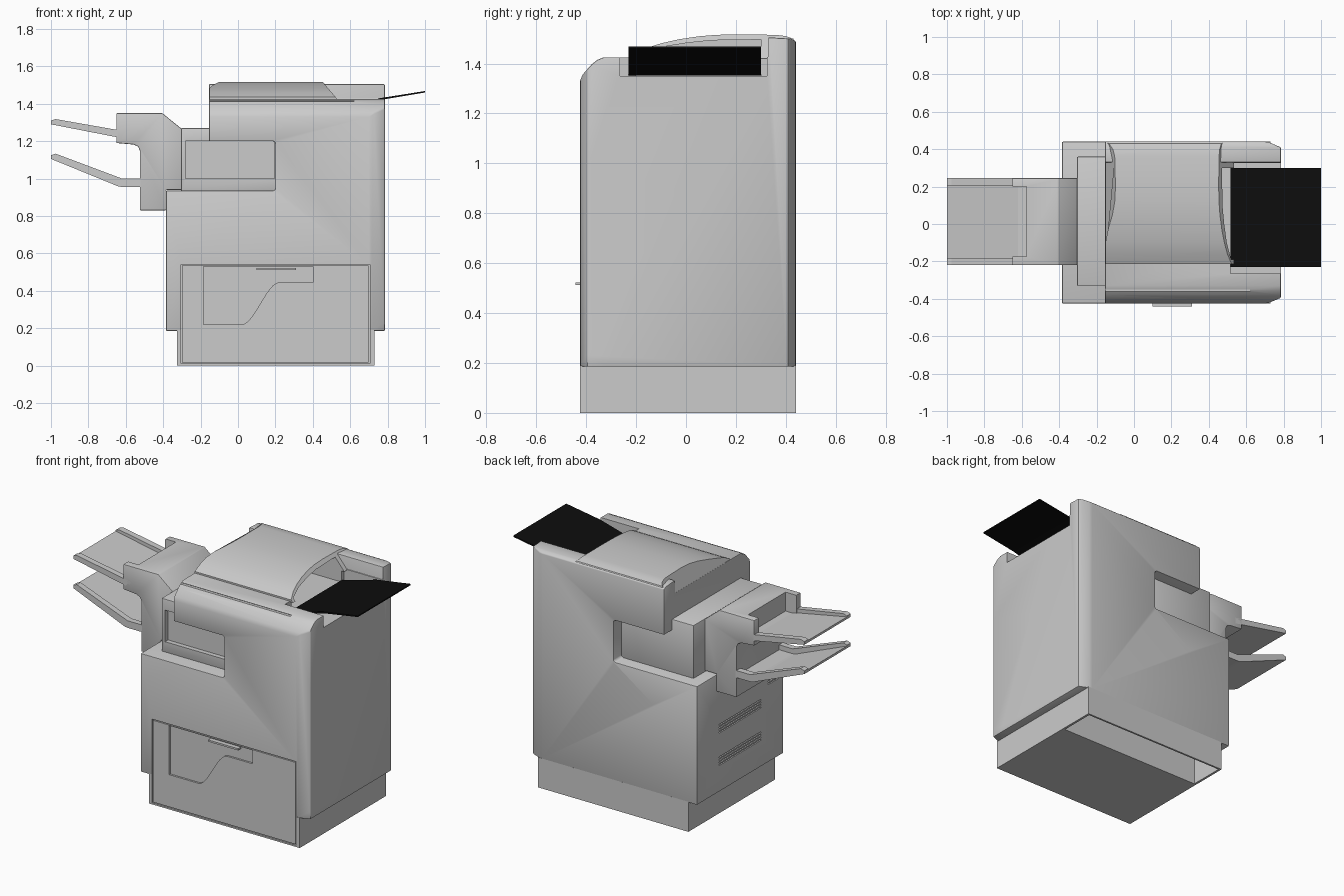
import bpy
import bmesh
import math

old = bpy.data.objects.get("Cube")
if old:
    bpy.data.objects.remove(old)


def material(name, rgb):
    m = bpy.data.materials.new(name)
    m.use_nodes = True
    m.diffuse_color = (*rgb, 1)
    m.node_tree.nodes["Principled BSDF"].inputs["Base Color"].default_value = (*rgb, 1)
    return m


GREY = material("light grey plastic", (0.6, 0.6, 0.6))
BLACK = material("black plastic", (0.004, 0.004, 0.004))


def prism(name, pts, axis, lo, hi, mat=GREY):
    """Extrude a 2D outline along one axis."""
    place = {"x": lambda a, b, t: (t, a, b),
             "y": lambda a, b, t: (a, t, b),
             "z": lambda a, b, t: (a, b, t)}[axis]
    bm = bmesh.new()
    ends = [[bm.verts.new(place(a, b, t)) for a, b in pts] for t in (lo, hi)]
    bm.faces.new(ends[0])
    bm.faces.new(ends[1])
    n = len(pts)
    for i in range(n):
        j = (i + 1) % n
        bm.faces.new((ends[0][i], ends[0][j], ends[1][j], ends[1][i]))
    bmesh.ops.recalc_face_normals(bm, faces=bm.faces)
    mesh = bpy.data.meshes.new(name)
    bm.to_mesh(mesh)
    bm.free()
    ob = bpy.data.objects.new(name, mesh)
    bpy.context.collection.objects.link(ob)
    mesh.materials.append(mat)
    return ob


def box(name, x0, x1, y0, y1, z0, z1, mat=GREY):
    return prism(name, [(x0, y0), (x1, y0), (x1, y1), (x0, y1)], "z", z0, z1, mat)


def activate(ob):
    bpy.ops.object.select_all(action="DESELECT")
    ob.select_set(True)
    bpy.context.view_layer.objects.active = ob


def boolean(ob, tool, op="DIFFERENCE", keep=False):
    mod = ob.modifiers.new("cut", "BOOLEAN")
    mod.operation, mod.object, mod.solver = op, tool, "EXACT"
    activate(ob)
    bpy.ops.object.modifier_apply(modifier=mod.name)
    if not keep:
        bpy.data.objects.remove(tool)


def bevel(ob, width, segments=2):
    mod = ob.modifiers.new("soft edges", "BEVEL")
    mod.width, mod.segments, mod.limit_method = width, segments, "ANGLE"
    mod.angle_limit = math.radians(35)
    activate(ob)
    bpy.ops.object.modifier_apply(modifier=mod.name)


def cut_box(ob, *dims):
    boolean(ob, box("cutter", *dims))


# Main cabinet with overhanging head: front, side and plan outlines intersected
cabinet = prism("cabinet", [(-.385, .185), (.785, .185), (.785, 1.52), (-.155, 1.52),
                            (-.155, 1.2), (.19, 1.2), (.2, 1.19), (.2, .945),
                            (.19, .935), (-.385, .935)], "y", -.425, .44)
boolean(cabinet, prism("side_outline", [
    (-.425, .1), (.44, .1), (.44, 1.49), (.42, 1.5), (.33, 1.505), (.33, 1.425),
    (-.33, 1.425), (-.355, 1.415), (-.38, 1.395), (-.415, 1.355), (-.425, 1.33)],
    "x", -1, 1), "INTERSECT")
boolean(cabinet, prism("plan_outline", [
    (-.5, -.5), (.70, -.425), (.72, -.422), (.785, -.395), (.785, .41),
    (.72, .438), (.70, .44), (-.5, .5)], "z", 0, 2), "INTERSECT")
bevel(cabinet, .008)

# Recess for the bypass tray, seam under the lid and control strip
cut_box(cabinet, .515, .9, -.265, .325, 1.35, 1.6)
cut_box(cabinet, .3, .6, -.2, .3, 1.35, 1.6)
cut_box(cabinet, -.2, .62, -.5, -.342, 1.411, 1.417)
boolean(cabinet, prism("control_recess", [(-.409, 1.365), (-.366, 1.409), (-.38, 1.43),
                                          (-.45, 1.38)], "x", -.05, .41))

# Cooling slots on the side wall
for y0, y1, z0 in ((-.2, .22, .58), (-.2, .22, .375), (-.38, -.27, .70)):
    for i in range(4):
        z = z0 - .024 + i * .016
        cut_box(cabinet, -.5, -.375, y0, y1, z, z + .007)

# Plinth, open underneath behind the drawer
base = box("base", -.325, .73, -.425, .44, 0, .19)
cut_box(base, -.31, .715, .2, .428, -.1, .184)

# Drawer front set in a narrow gap, with a swept grip recess
for part in (cabinet, base):
    cut_box(part, -.305, .705, -.5, -.405, .01, .54)
drawer = box("drawer_front", -.299, .699, -.425, -.40, .016, .534)
sweep = [(.02 + .2 * t, .22 + .225 * (3 * t * t - 2 * t ** 3))
         for t in [i / 12 for i in range(13)]]
boolean(drawer, prism("grip_recess", [(-.185, .6), (-.185, .22)] + sweep +
                      [(.4, .445), (.4, .6)], "y", -.5, -.413))
box("drawer_recess_rim", -.299, .699, -.423, -.413, .529, .534)
box("drawer_handle", .1, .31, -.442, -.41, .512, .523)

# Curved lid with sloping ends and an open mouth over the bypass tray
lid = prism("lid", [(-.215, 1.42), (-.215, 1.435), (-.16, 1.462), (-.1, 1.481), (-.03, 1.497),
                    (.05, 1.509), (.12, 1.515), (.2, 1.517), (.36, 1.515), (.4, 1.51),
                    (.43, 1.5), (.438, 1.485), (.438, 1.42)], "x", 0, 1)
for v in lid.data.vertices:
    z = v.co.z
    v.co.x = .535 - .85 * (z - 1.42) if v.co.x > .5 else -.153 + 2 * max(0, z - 1.49)
boolean(lid, prism("mouth", [(-.19, 1.3), (-.19, 1.438), (-.1, 1.466), (0, 1.482), (.1, 1.493),
                             (.3, 1.496), (.3, 1.3)], "x", .3, .8))

# Bypass tray
bypass = prism("bypass_tray", [(.515, 1.352), (.76, 1.42), (1, 1.46), (1, 1.468),
                               (.76, 1.43), (.515, 1.362)], "y", -.23, .3, BLACK)

# Paper transport block between cabinet and head
transport = box("transport_block", -.305, .205, -.33, .36, .93, 1.27)
bevel(transport, .006)
cut_box(transport, -.28, .195, -.5, -.30, 1.0, 1.2)

# Finisher with notched top exit
finisher = prism("finisher", [
    (-.65, 1.19), (-.65, 1.35), (-.405, 1.35), (-.3, 1.265), (-.3, .94), (-.384, .94),
    (-.384, .83), (-.525, .83), (-.525, 1.15), (-.535, 1.172), (-.56, 1.182)],
    "y", -.22, .245)
bevel(finisher, .005)
cut_box(finisher, -.7, -.575, -.175, .2, 1.23, 1.4)

# Two output trays: thin floor with raised side rims
trays = {
    "upper": ([(-1, 1.29), (-.6, 1.212)], [(-.6, 1.252), (-.975, 1.318), (-1, 1.31)]),
    "lower": ([(-1, 1.105), (-.64, .958), (-.62, .955), (-.52, .955)],
              [(-.52, 1.0), (-.62, 1.0), (-.975, 1.133), (-1, 1.125)]),
}
for name, (under, over) in trays.items():
    floor_top = [(x, z + .014) for x, z in reversed(under)]
    prism(name + "_tray_floor", under + floor_top, "y", -.19, .215)
    for side, y0, y1 in (("front", -.22, -.182), ("back", .205, .245)):
        prism(f"{name}_tray_{side}_rim", under + over, "y", y0, y1)

# Smooth the curved surfaces, keep hard corners
for ob in (cabinet, lid, finisher, transport, drawer):
    activate(ob)
    bpy.ops.object.shade_smooth_by_angle(angle=math.radians(32))
